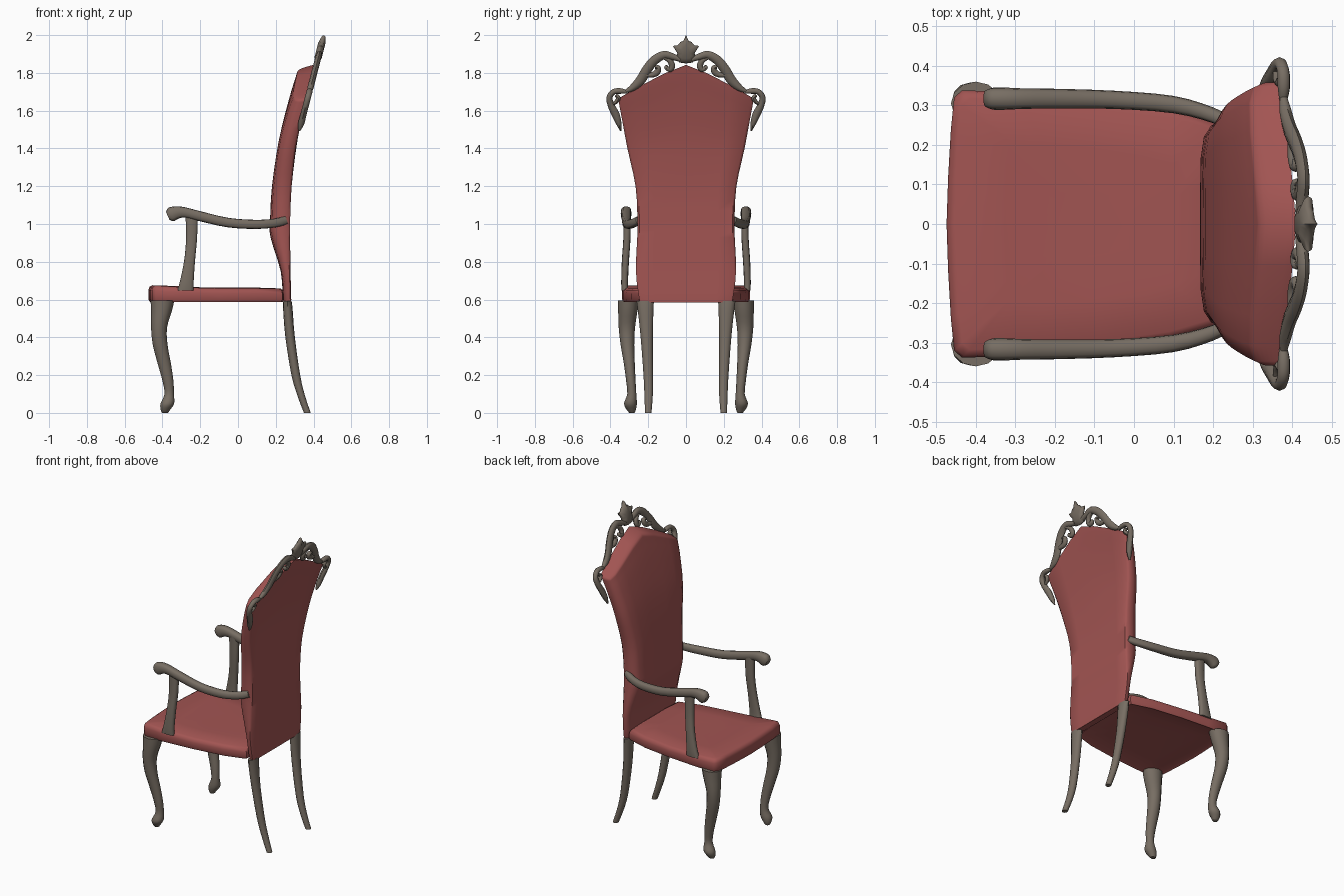
import bpy, bmesh, math
from mathutils import Vector as V


def material(name, rgb):
    m = bpy.data.materials.new(name)
    m.diffuse_color = (*rgb, 1)
    return m


RED = material("upholstery", (0.36, 0.09, 0.085))
WOOD = material("wood", (0.185, 0.155, 0.125))


def loft(name, rings, mat, mirror=False, strip_cap=False):
    """Skin a list of equal-sized rings and cap both ends (strip_cap zips front to rear)."""
    bm = bmesh.new()
    vs = [[bm.verts.new(p) for p in r] for r in rings]
    n = len(rings[0])
    for a, b in zip(vs, vs[1:]):
        for i in range(n):
            j = (i + 1) % n
            bm.faces.new((a[i], a[j], b[j], b[i]))
    for r in (vs[0], vs[-1]):
        if strip_cap:
            h, q = n // 2, n // 4
            for i in range(-q, q):
                ids = dict.fromkeys(k % n for k in (i, i + 1, h - 1 - i, h - i))
                bm.faces.new([r[k] for k in ids])
        else:
            bm.faces.new(r)
    bmesh.ops.recalc_face_normals(bm, faces=bm.faces)
    me = bpy.data.meshes.new(name)
    bm.to_mesh(me)
    bm.free()
    me.materials.append(mat)
    ob = bpy.data.objects.new(name, me)
    bpy.context.collection.objects.link(ob)
    if mirror:
        md = ob.modifiers.new("mirror", 'MIRROR')
        md.use_axis = (False, True, False)
        md.use_mirror_merge = False
    return ob


def smooth(rows, k=3):
    """Catmull-Rom interpolation of rows of numbers."""
    out, last = [], len(rows) - 1
    for i in range(last):
        p0, p1, p2, p3 = rows[max(i - 1, 0)], rows[i], rows[i + 1], rows[min(i + 2, last)]
        for s in range(k):
            t = s / k
            out.append([0.5 * (2 * b + (c - a) * t + (2 * a - 5 * b + 4 * c - d) * t * t
                               + (3 * b - a - 3 * c + d) * t ** 3)
                        for a, b, c, d in zip(p0, p1, p2, p3)])
    return out + [list(rows[-1])]


def sweep(name, rows, up=V((0, 1, 0)), side=None, n=12, k=3, mirror=True, power=1.0):
    """Sweep an ellipse along rows of (x, y, z, half width, half thickness); power < 1 squares it."""
    rows = smooth(rows, k)
    pts = [V(r[:3]) for r in rows]

    def sq(c):
        return math.copysign(abs(c) ** power, c) if abs(c) > 1e-6 else 0

    rings = []
    for i, r in enumerate(rows):
        tan = pts[min(i + 1, len(pts) - 1)] - pts[max(i - 1, 0)]
        s = side or tan.cross(up).normalized()
        rings.append([pts[i] + s * r[3] * sq(math.cos(q)) + up * r[4] * sq(math.sin(q))
                      for q in (math.tau * j / n for j in range(n))])
    return loft(name, rings, WOOD, mirror)


# Seat: bowed outline stacked in rounded layers
half = [(-0.474, 0.0), (-0.47, 0.12), (-0.463, 0.24), (-0.455, 0.32), (-0.435, 0.338),
        (-0.3, 0.334), (-0.1, 0.318), (0.1, 0.29), (0.235, 0.25), (0.245, 0.12), (0.245, 0.0)]
outline = half + [(x, -y) for x, y in half[-2:0:-1]]
layers = [(0.6, 0.602), (0.93, 0.595), (0.98, 0.588), (1.0, 0.600), (1.0, 0.632), (0.985, 0.650),
          (0.94, 0.659), (0.6, 0.663), (0.25, 0.663)]
rings = []
for s, z in layers:
    ring = []
    for x, y in outline:
        px = -0.11 + (x + 0.11) * s
        lift = 0.018 * max(0, (-px - 0.2) / 0.27) if z > 0.62 else 0
        ring.append((px, y * s, z + lift))
    rings.append(ring)
loft("seat", rings, RED)

# Backrest: rows of (centre z, half width, rear x, thickness, drop at the sides)
rows = smooth([(0.585, 0.235, 0.279, 0.032, 0), (0.60, 0.247, 0.282, 0.044, 0),
               (0.75, 0.265, 0.278, 0.052, 0), (0.93, 0.258, 0.276, 0.104, 0),
               (1.02, 0.257, 0.276, 0.106, 0), (1.2, 0.267, 0.284, 0.104, 0),
               (1.45, 0.31, 0.316, 0.098, 0.05), (1.65, 0.338, 0.360, 0.093, 0.10),
               (1.78, 0.353, 0.394, 0.088, 0.15), (1.815, 0.357, 0.403, 0.082, 0.165),
               (1.832, 0.358, 0.407, 0.045, 0.172), (1.842, 0.357, 0.410, 0.012, 0.177)])
prof = [(0, 0), (0.3, 0), (0.65, 0), (0.96, 0), (1, 0.12), (1, 0.45), (0.97, 0.74),
        (0.86, 0.91), (0.65, 0.985), (0.3, 1), (0, 1)]
prof += [(-u, d) for u, d in prof[-2:0:-1]]
loft("backrest", [[(xr - 0.22 * drop * abs(u) ** 1.2 - d * th, u * w, zc - drop * abs(u) ** 1.2)
                   for u, d in prof] for zc, w, xr, th, drop in rows], RED, strip_cap=True)

# Legs with horizontal cross-sections
X = V((1, 0, 0))
sweep("front_leg", [(-0.40, 0.305, 0.595, 0.063, 0.055), (-0.405, 0.308, 0.54, 0.055, 0.051),
                    (-0.418, 0.313, 0.45, 0.042, 0.043), (-0.412, 0.31, 0.36, 0.039, 0.036),
                    (-0.39, 0.30, 0.26, 0.035, 0.029), (-0.371, 0.292, 0.17, 0.029, 0.025),
                    (-0.364, 0.287, 0.10, 0.025, 0.024), (-0.374, 0.294, 0.05, 0.036, 0.034),
                    (-0.384, 0.29, 0.018, 0.026, 0.025), (-0.387, 0.286, 0.0, 0.016, 0.014)], side=X)
sweep("rear_leg", [(0.262, 0.216, 0.592, 0.022, 0.046), (0.264, 0.214, 0.55, 0.025, 0.042),
                   (0.276, 0.208, 0.4, 0.025, 0.032), (0.306, 0.2, 0.2, 0.023, 0.025),
                   (0.335, 0.198, 0.09, 0.02, 0.022), (0.367, 0.2, 0.0, 0.018, 0.017)], side=X)

# Arms and their posts
sweep("armrest", [(0.258, 0.245, 1.022, 0.022, 0.02), (0.2, 0.275, 1.006, 0.023, 0.02),
                  (0.1, 0.302, 0.998, 0.024, 0.022), (-0.05, 0.314, 1.007, 0.025, 0.023),
                  (-0.2, 0.317, 1.041, 0.026, 0.025), (-0.28, 0.317, 1.061, 0.027, 0.026),
                  (-0.325, 0.317, 1.06, 0.034, 0.028), (-0.355, 0.317, 1.05, 0.038, 0.028),
                  (-0.372, 0.317, 1.043, 0.022, 0.022)], power=0.75)
sweep("arm_post", [(-0.278, 0.323, 0.648, 0.044, 0.018), (-0.272, 0.325, 0.69, 0.037, 0.018),
                   (-0.257, 0.321, 0.8, 0.029, 0.019), (-0.246, 0.313, 0.92, 0.029, 0.019),
                   (-0.245, 0.311, 1.05, 0.033, 0.019)], side=X, power=0.75)

# Carved crest, drawn as (y, z, half width) on the plane leaning with the back
NORMAL = V((1, 0, -0.26)).normalized()


def plane(y, z):
    return V((0.352 + 0.26 * (z - 1.6), y, z))


def carve(name, pts, depth=0.014):
    sweep(name, [(*plane(y, z), a, min(depth, a * 1.2)) for y, z, a in pts],
          NORMAL, n=8, k=4)


carve("crest_arch", [(0.325, 1.70, 0.007), (0.285, 1.72, 0.018), (0.24, 1.762, 0.026),
                     (0.205, 1.82, 0.026), (0.165, 1.868, 0.025), (0.115, 1.895, 0.022),
                     (0.07, 1.885, 0.018), (0.03, 1.872, 0.014)], 0.016)
carve("crest_upper_curl", [(0.125, 1.885, 0.01), (0.09, 1.868, 0.014), (0.074, 1.84, 0.017),
                           (0.084, 1.819, 0.015), (0.104, 1.828, 0.012), (0.102, 1.84, 0.006)])
carve("crest_lower_curl", [(0.215, 1.79, 0.012), (0.178, 1.79, 0.015), (0.152, 1.804, 0.017),
                           (0.147, 1.828, 0.013), (0.164, 1.83, 0.009)])
carve("side_scroll", [(0.31, 1.698, 0.008), (0.345, 1.704, 0.015), (0.383, 1.70, 0.015),
                      (0.405, 1.67, 0.016), (0.397, 1.63, 0.018), (0.373, 1.58, 0.021),
                      (0.355, 1.53, 0.014), (0.345, 1.493, 0.004)], 0.016)
carve("side_scroll_curl", [(0.385, 1.635, 0.008), (0.368, 1.648, 0.011), (0.358, 1.668, 0.012),
                           (0.371, 1.682, 0.009)])

# Central leaf ornament
leaf = [(0.0, 1.85), (0.036, 1.855), (0.05, 1.885), (0.046, 1.905), (0.07, 1.943), (0.044, 1.946),
        (0.03, 1.963), (0.014, 1.97), (0.0, 2.0)]
leaf += [(-y, z) for y, z in leaf[-2:0:-1]]
loft("crest_leaf", [[plane(y * s, 1.91 + (z - 1.91) * s) + NORMAL * d for y, z in leaf]
                    for s, d in ((0.5, -0.02), (0.92, -0.01), (1, 0), (0.92, 0.01), (0.5, 0.018))],
     WOOD)

# Smooth shading with kept edges
for ob in bpy.context.scene.objects:
    ob.select_set(True)
    bpy.context.view_layer.objects.active = ob
bpy.ops.object.shade_smooth_by_angle(angle=math.radians(50))
